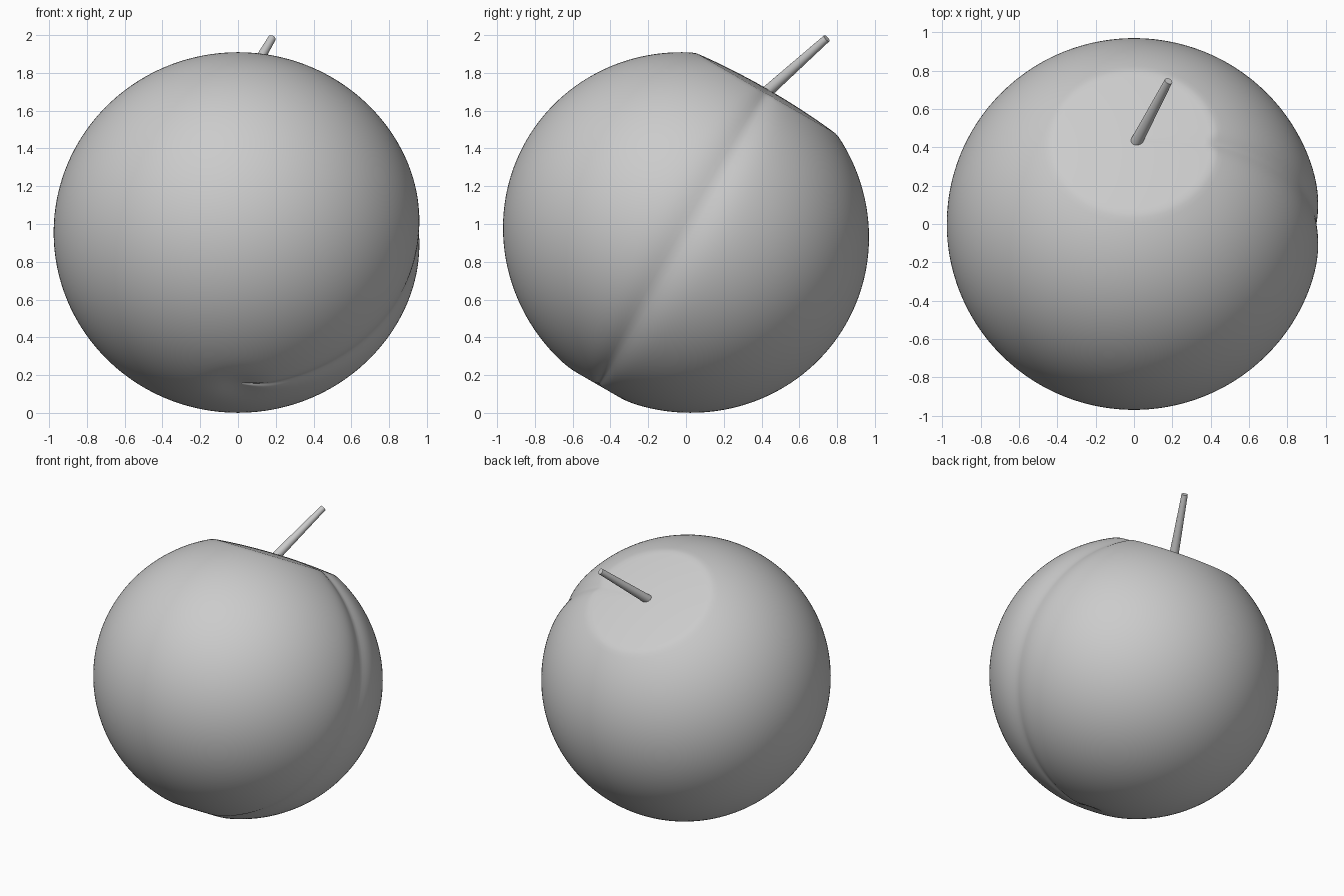
import bpy, bmesh, math
from mathutils import Matrix, Vector

if "Cube" in bpy.data.objects:
    bpy.data.objects.remove(bpy.data.objects["Cube"])

A, B = 0.976, 0.947              # equatorial and polar radius
RIM_R = 0.433                    # radius of the flattened crown
RIM_Z = B * math.sqrt(1 - (RIM_R / A) ** 2)
TILT = math.radians(-30)
CENTRE = Vector((0, 0, 0.955))


def add_object(name, bm):
    bmesh.ops.recalc_face_normals(bm, faces=bm.faces)
    mesh = bpy.data.meshes.new(name)
    bm.to_mesh(mesh)
    bm.free()
    ob = bpy.data.objects.new(name, mesh)
    bpy.context.collection.objects.link(ob)
    bpy.context.view_layer.objects.active = ob
    ob.select_set(True)
    bpy.ops.object.shade_smooth_by_angle(angle=math.radians(40))
    ob.select_set(False)
    return ob


# Fruit body: sphere with a seam groove on the +x side and a flattened crown
bm = bmesh.new()
bmesh.ops.create_uvsphere(bm, u_segments=192, v_segments=112, radius=1)
for v in bm.verts:
    phi = math.atan2(v.co.y, v.co.x)
    ring = math.hypot(v.co.x, v.co.y)
    groove = 0.028 * math.exp(-(abs(phi) / 0.11) ** 1.5) * math.sqrt(ring)
    # shallow dip around the lower pole
    dip = 0.025 * math.exp(-(ring / 0.12) ** 2) if v.co.z < 0 else 0
    v.co = Vector((v.co.x * A, v.co.y * A, v.co.z * B)) * (1 - groove - dip)
    if v.co.z > RIM_Z:
        v.co.z = RIM_Z + (v.co.z - RIM_Z) * 0.25
bm.transform(Matrix.Translation(CENTRE) @ Matrix.Rotation(TILT, 4, 'X'))
add_object("fruit", bm)

# Stem: slim tapered rod leaning away from the crown
base, tip = Vector((-0.008, 0.39, 1.665)), Vector((0.18, 0.745, 1.983))
axis = tip - base
bm = bmesh.new()
bmesh.ops.create_cone(bm, cap_ends=True, segments=24, radius1=0.033,
                      radius2=0.021, depth=axis.length)
bm.transform(Matrix.Translation((base + tip) / 2)
             @ axis.to_track_quat('Z', 'Y').to_matrix().to_4x4())
add_object("stem", bm)
